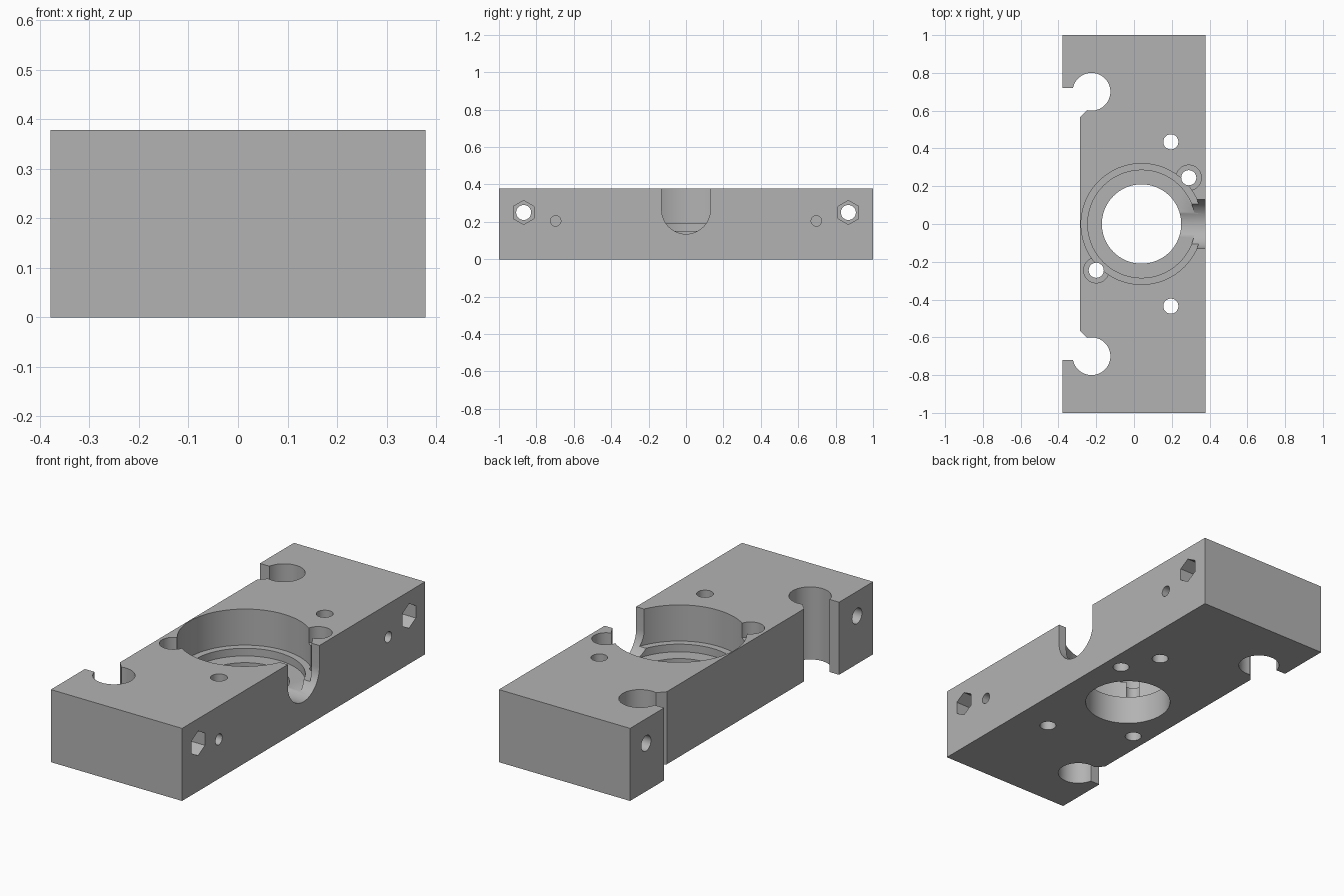
import bpy, bmesh
from math import pi, sin, cos, radians, sqrt
from mathutils import Matrix, Vector

cube = bpy.data.objects.get("Cube")
if cube:
    bpy.data.objects.remove(cube, do_unlink=True)

HEIGHT = 0.378
RIGHT, LEFT = 0.378, -0.378
RECESS = -0.285            # set-back face between the two rod clamps
ROD_X, ROD_Y, ROD_R = -0.225, 0.70, 0.10
BORE_X = 0.04

metal = bpy.data.materials.new("plain grey")
metal.use_nodes = True
grey = (0.45, 0.45, 0.45, 1)
metal.diffuse_color = grey
metal.node_tree.nodes["Principled BSDF"].inputs["Base Color"].default_value = grey


def prism(name, points, start, end, axis="z"):
    """Extrude a closed outline along z, or along x with outline points as (y, z)."""
    place = (lambda p, d: (p[0], p[1], d)) if axis == "z" else (lambda p, d: (d, p[0], p[1]))
    bm = bmesh.new()
    face = bm.faces.new([bm.verts.new(place(p, start)) for p in points])
    new = bmesh.ops.extrude_face_region(bm, geom=[face])["geom"]
    shift = Vector(place((0, 0), end - start))
    bmesh.ops.translate(bm, vec=shift, verts=[v for v in new if isinstance(v, bmesh.types.BMVert)])
    bmesh.ops.recalc_face_normals(bm, faces=bm.faces)
    mesh = bpy.data.meshes.new(name)
    bm.to_mesh(mesh)
    bm.free()
    obj = bpy.data.objects.new(name, mesh)
    bpy.context.collection.objects.link(obj)
    mesh.materials.append(metal)
    return obj


def arc(cx, cy, r, a0, a1, steps):
    return [(cx + r * cos(a0 + (a1 - a0) * i / steps),
             cy + r * sin(a0 + (a1 - a0) * i / steps)) for i in range(steps + 1)]


def circle(cx, cy, r, sides=64, turn=0.0):
    return arc(cx, cy, r, turn, turn + 2 * pi, sides)[:-1]


# Block outline: half of it, then mirrored, with the open rod clamps
lip = 0.72
lip_x = ROD_X - sqrt(ROD_R ** 2 - (lip - ROD_Y) ** 2)
half = [(RIGHT, 1), (LEFT, 1), (LEFT, lip), (lip_x, lip)]
half += arc(ROD_X, ROD_Y, ROD_R, radians(168), radians(-104), 48)[1:]
half += [(RECESS, 0.565)]
outline = half + [(x, -y) for x, y in reversed(half)]
block = prism("mounting_block", outline, 0, HEIGHT)

cutters = []


def cut(name, points, start, end, axis="z"):
    cutters.append(prism(name, points, start, end, axis))


TOP, BOTTOM = HEIGHT + 0.1, -0.1

# Stepped central bore
cut("bore_seat", circle(BORE_X, 0, 0.32, 96), 0.19, TOP)
cut("bore_step", circle(BORE_X, 0, 0.285, 96), 0.15, TOP)
cut("bore_through", circle(BORE_X, 0, 0.21, 96), BOTTOM, TOP)

# U-shaped slot from the bore out through the side
slot = arc(0, 0.265, 0.13, pi, 2 * pi, 32) + [(0.13, TOP), (-0.13, TOP)]
cut("side_slot", slot, 0.1, RIGHT + 0.1, "x")

# Counterbored screw holes beside the bore
for x, y in ((0.29, 0.245), (-0.2, -0.245)):
    cut("screw_hole", circle(x, y, 0.04, 32), BOTTOM, TOP)
    cut("screw_head", circle(x, y, 0.067, 32), 0.30, TOP)

for side in (-1, 1):
    # Plain vertical holes
    cut("plain_hole", circle(0.195, side * 0.435, 0.04, 32), BOTTOM, TOP)
    # Cross bolts with hexagonal nut pockets
    cut("bolt_hole", circle(side * 0.868, 0.25, 0.04, 32), LEFT - 0.1, RIGHT + 0.1, "x")
    cut("nut_pocket", circle(side * 0.868, 0.25, 0.064, 6, pi / 2), RIGHT - 0.12, RIGHT + 0.1, "x")
    # Small blind holes
    cut("blind_hole", circle(side * 0.697, 0.205, 0.028, 24), RIGHT - 0.2, RIGHT + 0.1, "x")

for c in cutters:
    mod = block.modifiers.new(c.name, "BOOLEAN")
    mod.operation, mod.solver, mod.object = "DIFFERENCE", "EXACT", c

# Bake the cuts and discard the cutters
bpy.context.view_layer.update()
baked = bpy.data.meshes.new_from_object(block.evaluated_get(bpy.context.evaluated_depsgraph_get()))
block.modifiers.clear()
block.data = baked
for c in cutters:
    bpy.data.objects.remove(c, do_unlink=True)

bpy.ops.object.select_all(action="DESELECT")
block.select_set(True)
bpy.context.view_layer.objects.active = block
bpy.ops.object.shade_smooth_by_angle(angle=radians(30))
